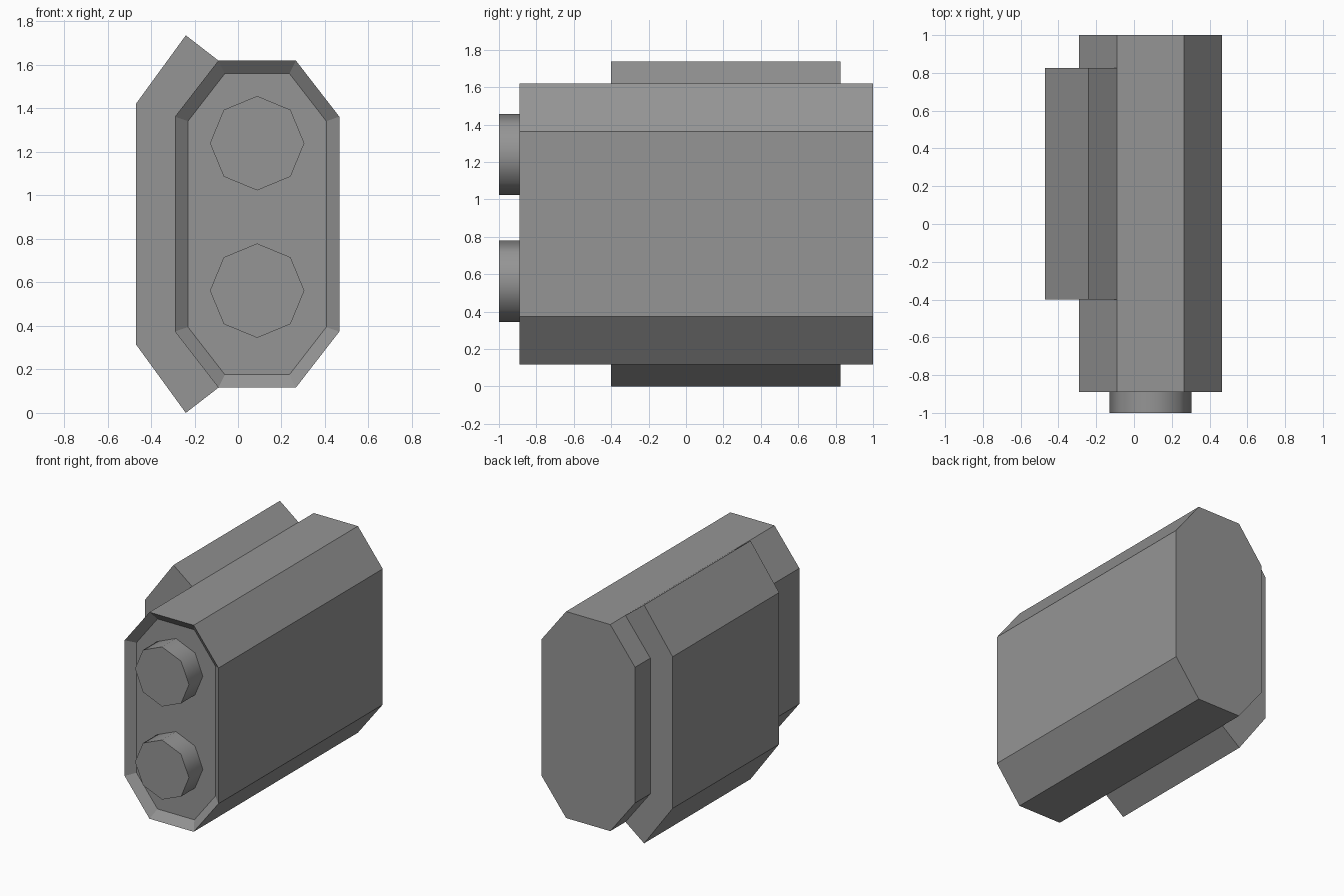
import bpy
import bmesh
import math

cube = bpy.data.objects.get("Cube")
if cube:
    bpy.data.objects.remove(cube, do_unlink=True)

grey = bpy.data.materials.new("mid_grey")
grey.use_nodes = True
COLOUR = (0.3, 0.3, 0.3, 1.0)
grey.diffuse_color = COLOUR
grey.node_tree.nodes["Principled BSDF"].inputs["Base Color"].default_value = COLOUR

MID_X, MID_Z = 0.088, 0.868   # centre of the housing cross-section


def mirror_z(half):
    """Complete an upper half profile with its reflection below MID_Z."""
    return half + [(x, 2 * MID_Z - z) for x, z in reversed(half)]


def extrude(name, profile, y0, y1, recess=None):
    """Prism along y; recess = (inset, depth) hollows the front face."""
    bm = bmesh.new()
    front = bm.faces.new([bm.verts.new((x, y0, z)) for x, z in profile])
    back = bmesh.ops.extrude_face_region(bm, geom=[front], use_keep_orig=True)
    verts = [g for g in back["geom"] if isinstance(g, bmesh.types.BMVert)]
    bmesh.ops.translate(bm, verts=verts, vec=(0, y1 - y0, 0))
    bmesh.ops.recalc_face_normals(bm, faces=bm.faces[:])
    if recess:
        face = min(bm.faces, key=lambda f: f.calc_center_median().y)
        bmesh.ops.inset_region(bm, faces=[face], thickness=recess[0], use_even_offset=True)
        bmesh.ops.translate(bm, verts=face.verts[:], vec=(0, recess[1], 0))
    mesh = bpy.data.meshes.new(name)
    bm.to_mesh(mesh)
    bm.free()
    obj = bpy.data.objects.new(name, mesh)
    bpy.context.collection.objects.link(obj)
    mesh.materials.append(grey)
    return obj


# Main housing: chamfered box with a sloping rim around a recessed front
housing = mirror_z([(-0.29, 1.362), (-0.09, 1.62), (0.266, 1.62), (0.466, 1.362)])
extrude("housing", housing, -0.89, 1.0, recess=(0.06, 0.05))

# Side cover: a thick shell wrapped round the right flank of the housing
outer = [(-0.09, 1.62), (-0.24, 1.736), (-0.47, 1.42)]
inner = [(-0.29, 1.362), (-0.09, 1.62)]
shell = mirror_z(outer)[:-1] + mirror_z(inner[::-1])[::-1][:-1]
extrude("side_cover", shell, -0.4, 0.825)

# Two eight-sided barrels standing out of the recess
for name, z in (("upper_barrel", 1.24), ("lower_barrel", 0.562)):
    ring = [(MID_X + 0.217 * math.cos(i * math.pi / 4),
             z + 0.217 * math.sin(i * math.pi / 4)) for i in range(8)]
    barrel = extrude(name, ring, -1.0, -0.84)
    bpy.ops.object.select_all(action='DESELECT')
    barrel.select_set(True)
    bpy.context.view_layer.objects.active = barrel
    bpy.ops.object.shade_smooth_by_angle(angle=math.radians(60))
